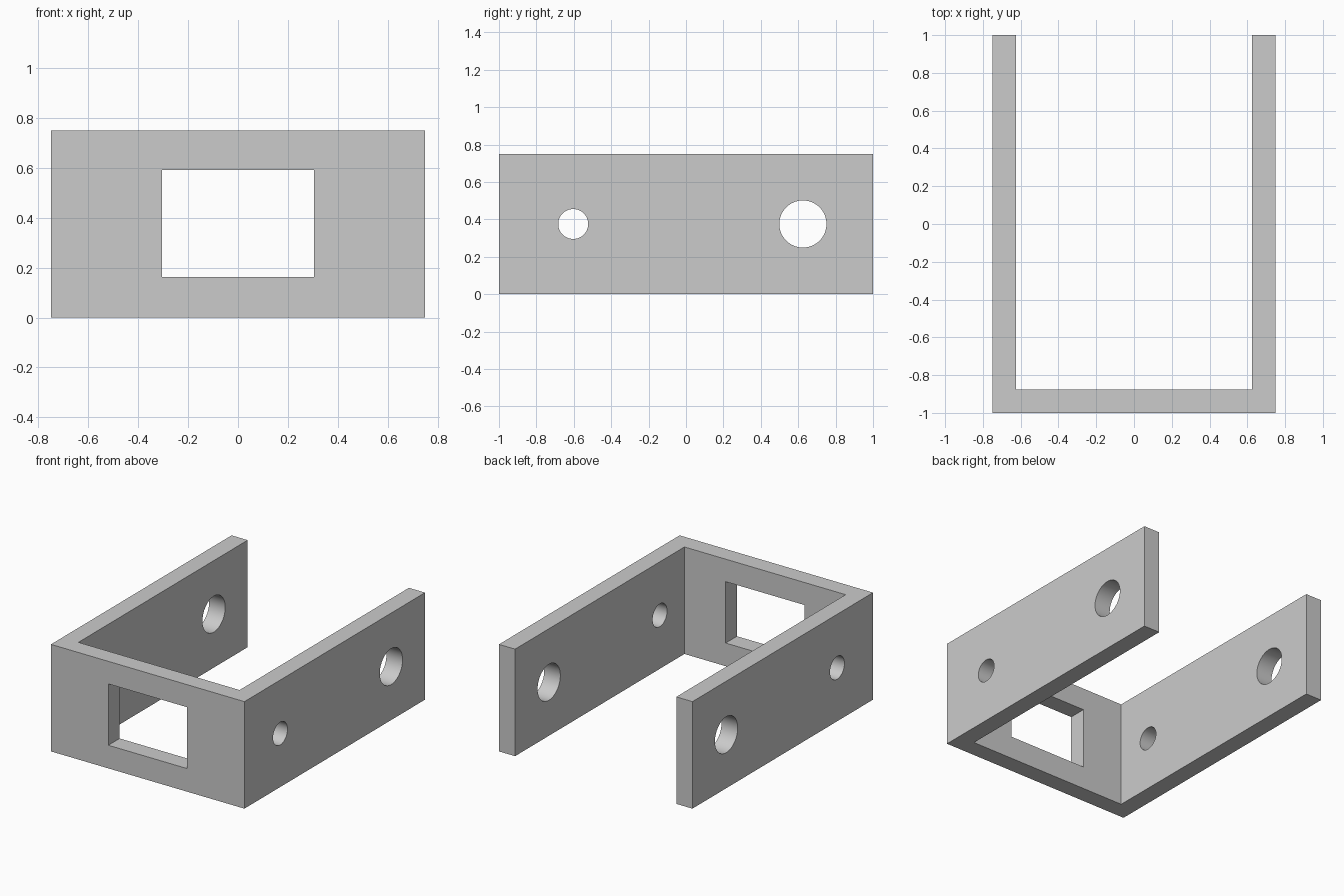
import bpy, bmesh, math

if "Cube" in bpy.data.objects:
    bpy.data.objects.remove(bpy.data.objects["Cube"])

H = 0.75          # bracket height
MID = H / 2       # height of the hole centres

# U-shaped body: top-view profile extruded upwards
outline = [(-0.75, -1), (0.75, -1), (0.75, 1), (0.625, 1),
           (0.625, -0.875), (-0.625, -0.875), (-0.625, 1), (-0.75, 1)]
bm = bmesh.new()
face = bm.faces.new([bm.verts.new((x, y, 0)) for x, y in outline])
top = bmesh.ops.extrude_face_region(bm, geom=[face])["geom"]
bmesh.ops.translate(bm, vec=(0, 0, H),
                    verts=[v for v in top if isinstance(v, bmesh.types.BMVert)])
bmesh.ops.recalc_face_normals(bm, faces=bm.faces)
mesh = bpy.data.meshes.new("u_bracket")
bm.to_mesh(mesh)
bm.free()
bracket = bpy.data.objects.new("u_bracket", mesh)
bpy.context.collection.objects.link(bracket)


def cut(cutter):
    """Subtract the cutter from the bracket and remove it."""
    cutter.hide_render = True
    mod = bracket.modifiers.new("cut", "BOOLEAN")
    mod.operation, mod.solver, mod.object = "DIFFERENCE", "EXACT", cutter
    bpy.context.view_layer.objects.active = bracket
    bpy.ops.object.modifier_apply(modifier=mod.name)
    bpy.data.objects.remove(cutter)


# Pin holes through both arms
for y, radius in ((-0.603, 0.08), (0.625, 0.126)):
    bpy.ops.mesh.primitive_cylinder_add(vertices=64, radius=radius, depth=2,
                                        location=(0, y, MID),
                                        rotation=(0, math.pi / 2, 0))
    cut(bpy.context.object)

# Rectangular window in the front wall
bpy.ops.mesh.primitive_cube_add(size=1, location=(0, -0.94, 0.377))
window = bpy.context.object
window.scale = (0.61, 0.4, 0.43)
cut(window)

# Smooth hole walls, sharp edges elsewhere
bpy.ops.object.select_all(action="DESELECT")
bracket.select_set(True)
bpy.context.view_layer.objects.active = bracket
bpy.ops.object.shade_smooth_by_angle(angle=math.radians(30))
